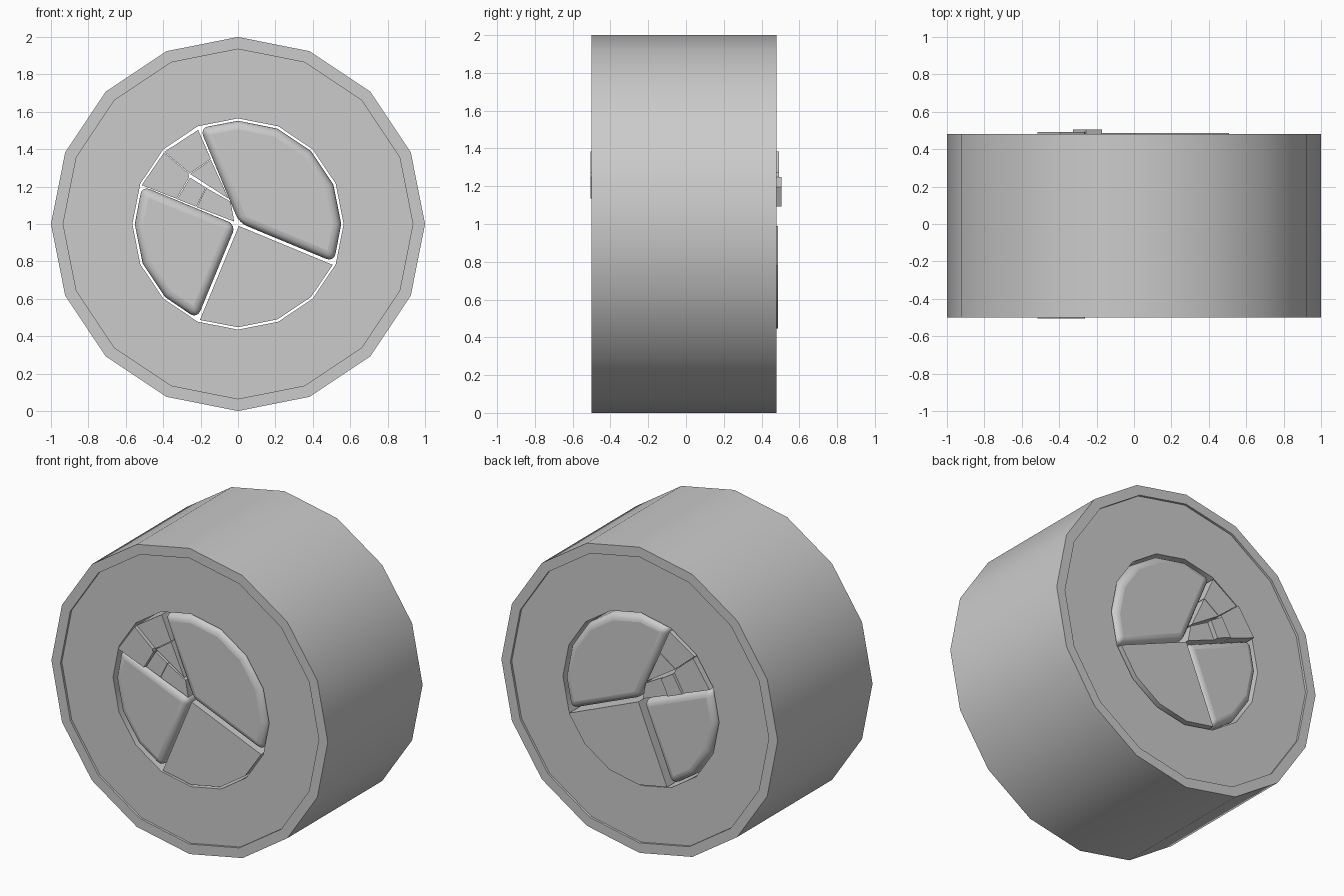
import bpy, bmesh
from math import sin, cos, radians, degrees

if "Cube" in bpy.data.objects:
    bpy.data.objects.remove(bpy.data.objects["Cube"])

CZ = 1.0       # height of the wheel axis
GAP = 0.008    # half gap between hub pieces


def finish(name, bm, bevel=0.0):
    bmesh.ops.recalc_face_normals(bm, faces=bm.faces[:])
    me = bpy.data.meshes.new(name)
    bm.to_mesh(me)
    bm.free()
    ob = bpy.data.objects.new(name, me)
    bpy.context.collection.objects.link(ob)
    bpy.context.view_layer.objects.active = ob
    ob.select_set(True)
    if bevel:
        mod = ob.modifiers.new("rounding", 'BEVEL')
        mod.width = bevel
        mod.segments = 4
        mod.limit_method = 'ANGLE'
        mod.angle_limit = radians(40)
    bpy.ops.object.shade_smooth_by_angle(angle=radians(30))
    ob.select_set(False)
    return ob


def prism(name, outline, y0, y1, bevel=0.0):
    """Extrude an (x, z) outline from y0 to y1."""
    bm = bmesh.new()
    face = bm.faces.new([bm.verts.new((x, y0, z)) for x, z in outline])
    ext = bmesh.ops.extrude_face_region(bm, geom=[face], use_keep_orig=True)
    verts = [v for v in ext['geom'] if isinstance(v, bmesh.types.BMVert)]
    bmesh.ops.translate(bm, verts=verts, vec=(0, y1 - y0, 0))
    return finish(name, bm, bevel)


def sector(a0, a1, r=0.552):
    """Pie slice outline, following the 16-sided hub, inset by the gap."""
    mid = radians((a0 + a1) / 2)
    off = GAP / sin(radians(a1 - a0) / 2)
    pts = [(off * cos(mid), CZ + off * sin(mid))]
    n = round((a1 - a0) / 22.5)
    nudge = degrees(GAP / r)
    for i in range(n + 1):
        a = a0 + 22.5 * i + (nudge if i == 0 else -nudge if i == n else 0)
        pts.append((r * cos(radians(a)), CZ + r * sin(radians(a))))
    return pts


# Outer drum: closed ring profile (radius, y) with a shallow recess on both faces
profile = [(1, -0.5), (0.935, -0.5), (0.935, -0.485), (0.565, -0.485),
           (0.565, 0.465), (0.935, 0.465), (0.935, 0.48), (1, 0.48)]
bm = bmesh.new()
rings = []
for k in range(16):
    a = radians(22.5 * k)
    rings.append([bm.verts.new((r * cos(a), y, CZ + r * sin(a))) for r, y in profile])
for k in range(16):
    p, q = rings[k], rings[(k + 1) % 16]
    for i in range(len(profile)):
        j = (i + 1) % len(profile)
        bm.faces.new((p[i], p[j], q[j], q[i]))
finish("drum", bm)

# Pillow-like and flat hub slices
prism("large_cushion_slice", sector(-22.5, 112.5), -0.49, 0.475, bevel=0.045)
prism("small_cushion_slice", sector(157.5, 247.5), -0.49, 0.475, bevel=0.045)
prism("flat_slice", sector(247.5, 337.5), -0.485, 0.487)

# Small faceted blocks filling the narrow slice
blocks = {
    "outer_left_block": ([(-0.515, 1.208), (-0.395, 1.383), (-0.265, 1.272),
                          (-0.262, 1.25), (-0.328, 1.135)], -0.505, 0.492),
    "outer_top_block": ([(-0.393, 1.386), (-0.213, 1.503), (-0.145, 1.347),
                         (-0.257, 1.27)], -0.485, 0.475),
    "middle_block": ([(-0.145, 1.343), (-0.255, 1.267), (-0.05, 1.135)], -0.485, 0.475),
    "inner_left_block": ([(-0.257, 1.248), (-0.325, 1.133), (-0.222, 1.092),
                          (-0.172, 1.195)], -0.485, 0.505),
    "inner_tip_block": ([(-0.17, 1.193), (-0.22, 1.09), (-0.02, 1.013),
                         (-0.04, 1.12)], -0.485, 0.475),
}
for name, (outline, y0, y1) in blocks.items():
    prism(name, outline, y0, y1)
